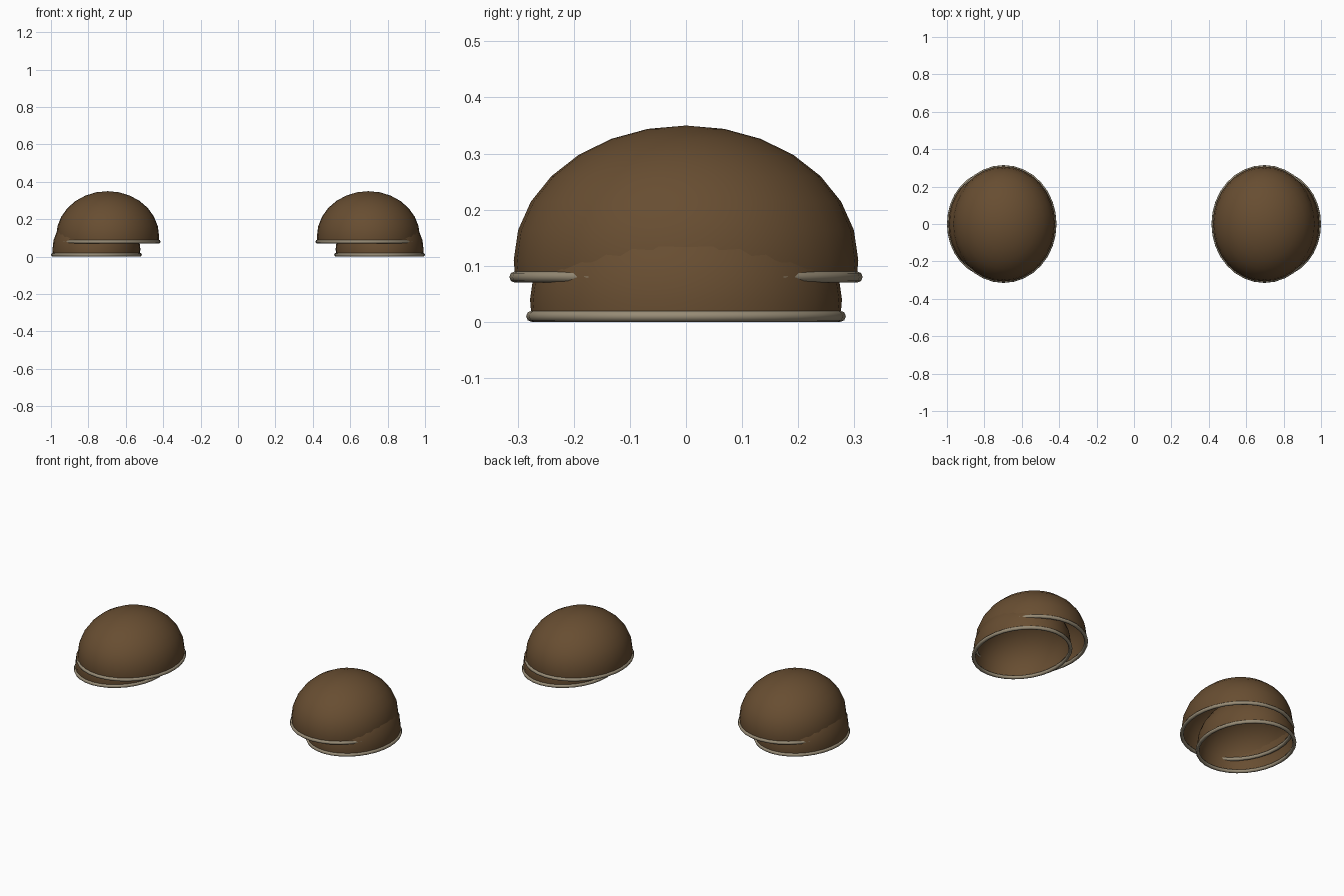
import bpy, bmesh, math

if "Cube" in bpy.data.objects:
    bpy.data.objects.remove(bpy.data.objects["Cube"])

SEG = 32


def material(name, rgb):
    m = bpy.data.materials.new(name)
    m.diffuse_color = (*rgb, 1)
    m.use_nodes = True
    m.node_tree.nodes["Principled BSDF"].inputs["Base Color"].default_value = m.diffuse_color
    return m


leather = material("brown leather", (0.137, 0.075, 0.031))
trim = material("pale trim", (0.31, 0.26, 0.18))


def finish(bm, name, mat):
    bmesh.ops.recalc_face_normals(bm, faces=bm.faces)
    me = bpy.data.meshes.new(name)
    bm.to_mesh(me)
    bm.free()
    me.materials.append(mat)
    ob = bpy.data.objects.new(name, me)
    bpy.context.collection.objects.link(ob)
    for p in me.polygons:
        p.use_smooth = True
    return ob


def ring_verts(bm, cx, rx, ry, z):
    return [bm.verts.new((cx + rx * math.cos(a), ry * math.sin(a), z))
            for a in (2 * math.pi * i / SEG for i in range(SEG))]


def bridge(bm, a, b):
    for i in range(SEG):
        j = (i + 1) % SEG
        bm.faces.new((a[i], a[j], b[j], b[i]))


def dome(name, cx, cz, rx, ry, rz, rim_z):
    """Open shell, an ellipsoid cut off slightly below its widest line."""
    bm = bmesh.new()
    low = math.asin((rim_z - cz) / rz)
    angles = [low] + [math.pi / 2 * k / 7 for k in range(7)]
    loops = [ring_verts(bm, cx, rx * math.cos(t), ry * math.cos(t), cz + rz * math.sin(t))
             for t in angles]
    for a, b in zip(loops, loops[1:]):
        bridge(bm, a, b)
    top = bm.verts.new((cx, 0, cz + rz))
    for i in range(SEG):
        bm.faces.new((loops[-1][i], loops[-1][(i + 1) % SEG], top))
    finish(bm, name, leather)


def rim(name, cx, rx, ry, z, r=0.01):
    """Rolled edge following the oval opening."""
    bm = bmesh.new()
    loops = []
    for k in range(8):
        t = 2 * math.pi * k / 8
        d = r * math.cos(t)
        loops.append(ring_verts(bm, cx, rx + d, ry + d, z + r * math.sin(t)))
    for k in range(8):
        bridge(bm, loops[k], loops[(k + 1) % 8])
    finish(bm, name, trim)


for side, s in (("left", 1), ("right", -1)):
    # Large upper plate
    dome(side + "_upper_plate", s * 0.697, 0.11, 0.275, 0.307, 0.24, 0.08)
    rim(side + "_upper_rim", s * 0.697, 0.273, 0.305, 0.08)
    # Smaller lower plate, shifted outward
    dome(side + "_lower_plate", s * 0.757, 0.04, 0.235, 0.278, 0.217, 0.01)
    rim(side + "_lower_rim", s * 0.757, 0.233, 0.275, 0.01)
